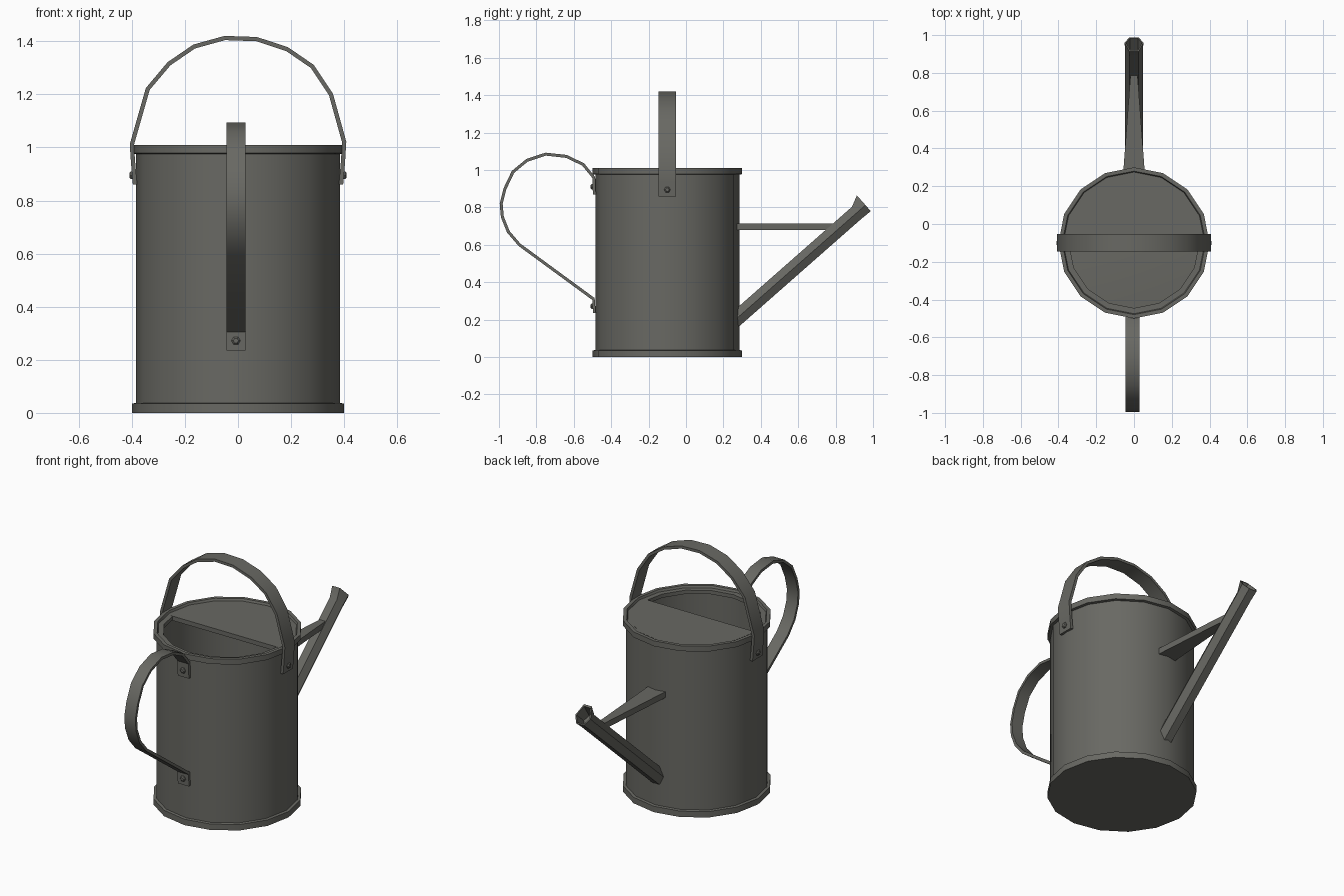
import bpy, bmesh, math
from mathutils import Vector

cube = bpy.data.objects.get("Cube")
if cube:
    bpy.data.objects.remove(cube, do_unlink=True)

COLOUR = (0.14, 0.14, 0.125, 1)
metal = bpy.data.materials.new("dark grey metal")
metal.use_nodes = True
metal.diffuse_color = COLOUR
metal.node_tree.nodes["Principled BSDF"].inputs["Base Color"].default_value = COLOUR

SIDES = 16
CENTRE = Vector((0, -0.1, 0))


def finish(name, bm):
    bmesh.ops.remove_doubles(bm, verts=bm.verts, dist=1e-5)
    bmesh.ops.recalc_face_normals(bm, faces=bm.faces)
    mesh = bpy.data.meshes.new(name)
    bm.to_mesh(mesh)
    bm.free()
    mesh.materials.append(metal)
    obj = bpy.data.objects.new(name, mesh)
    bpy.context.collection.objects.link(obj)
    bpy.ops.object.select_all(action='DESELECT')
    obj.select_set(True)
    bpy.context.view_layer.objects.active = obj
    bpy.ops.object.shade_smooth_by_angle(angle=math.radians(30))
    return obj


def loft(name, rings, caps=True, loop=False):
    """Skin a list of rings that all have the same number of points."""
    bm = bmesh.new()
    vs = [[bm.verts.new(p) for p in ring] for ring in rings]
    n = len(vs[0])
    for a, b in zip(vs, vs[1:] + ([vs[0]] if loop else [])):
        for i in range(n):
            bm.faces.new((a[i], a[(i + 1) % n], b[(i + 1) % n], b[i]))
    if caps:
        bm.faces.new(vs[0])
        bm.faces.new(vs[-1])
    return finish(name, bm)


def circle(r, z):
    turn = math.tau / SIDES
    return [CENTRE + Vector((r * math.cos(i * turn), r * math.sin(i * turn), z))
            for i in range(SIDES)]


def lathe(name, profile, **kw):
    return loft(name, [circle(r, z) for r, z in profile], **kw)


def strap(name, path, across, half_width, half_thick):
    """Flat metal strip that follows a path, wide along the across axis."""
    path = [Vector(p) for p in path]
    rings = []
    for i, p in enumerate(path):
        tangent = path[min(i + 1, len(path) - 1)] - path[max(i - 1, 0)]
        n = tangent.cross(across).normalized() * half_thick
        w = across * half_width
        rings.append([p - w - n, p + w - n, p + w + n, p - w + n])
    return loft(name, rings)


def rivet(name, at, direction):
    d = Vector(direction)
    side = d.cross(Vector((0, 0, 1)))
    rings = []
    for r, depth in ((0.017, -0.01), (0.017, 0.006), (0.01, 0.012)):
        rings.append([Vector(at) + d * depth + side * r * math.cos(a) + Vector((0, 0, r * math.sin(a)))
                      for a in (i * math.tau / 6 for i in range(6))])
    return loft(name, rings)


# Hollow can with its floor, and the two rims
lathe("body", [(0.385, 0.02), (0.385, 0.99), (0.365, 0.99), (0.365, 0.03)])
lathe("bottom_rim", [(0.4, 0), (0.4, 0.035), (0.383, 0.038)])
lathe("top_rim", [(0.383, 0.975), (0.4, 0.978), (0.4, 1.01), (0.38, 1.01),
                  (0.375, 0.997), (0.345, 0.997), (0.345, 0.975)], caps=False, loop=True)

# Lid over the back half of the opening
arc = [(0.36 * math.cos(i * math.tau / SIDES), 0.36 * math.sin(i * math.tau / SIDES) - 0.1)
       for i in range(SIDES // 2 + 1)]
outline = [(0.355, -0.125)] + arc + [(-0.355, -0.125)]
loft("half_lid", [[(x, y, z) for x, y in outline] for z in (0.972, 0.998)])

# Carrying handle arching over the top
arch = [(-0.388, 0.86), (-0.395, 0.94), (-0.4, 1.01), (-0.34, 1.22), (-0.26, 1.315),
        (-0.165, 1.38), (-0.05, 1.412), (0.07, 1.408), (0.185, 1.37), (0.28, 1.305),
        (0.35, 1.2), (0.4, 1.02), (0.395, 0.94), (0.388, 0.86)]
strap("top_handle", [(x, -0.1, z) for x, z in arch], Vector((0, 1, 0)), 0.046, 0.008)

# Pouring handle at the front
grip = [(-0.49, 0.87), (-0.493, 0.96), (-0.55, 1.03), (-0.64, 1.073), (-0.75, 1.085),
        (-0.85, 1.052), (-0.925, 0.99), (-0.968, 0.9), (-0.988, 0.82), (-0.982, 0.75),
        (-0.95, 0.67), (-0.89, 0.6), (-0.494, 0.31), (-0.49, 0.235)]
strap("front_handle", [(-0.008, y, z) for y, z in grip], Vector((1, 0, 0)), 0.036, 0.008)

# Rivets fixing both handles
for side, label in ((1, "left"), (-1, "right")):
    rivet(f"{label}_rivet", (side * 0.397, -0.1, 0.895), (side, 0, 0))
for z, label in ((0.91, "upper"), (0.272, "lower")):
    rivet(f"{label}_rivet", (-0.008, -0.498, z), (0, -1, 0))

# Open six-sided spout with a lip raised at the mouth
along = Vector((0, 0.75, 0.66)).normalized()
up = Vector((0, -along.z, along.y))
start = Vector((0, 0.235, 0.175))


def spout_ring(distance, r, lift=1.0):
    ring = []
    for i in range(6):
        a = i * math.tau / 6
        h = r * math.sin(a)
        ring.append(start + along * distance + Vector((r * math.cos(a), 0, 0))
                    + up * (h * lift if h > 0 else h))
    return ring


loft("spout", [spout_ring(0, 0.047), spout_ring(0.905, 0.047), spout_ring(0.965, 0.05, 1.6),
               spout_ring(0.965, 0.042, 1.6), spout_ring(0.88, 0.04)])

# Tapered brace between body and spout
loft("spout_brace", [[(-w, y, low), (w, y, low), (w, y, 0.715), (-w, y, 0.715)]
                     for y, w, low in ((0.26, 0.058, 0.68), (0.77, 0.02, 0.68), (0.81, 0.016, 0.705))])
